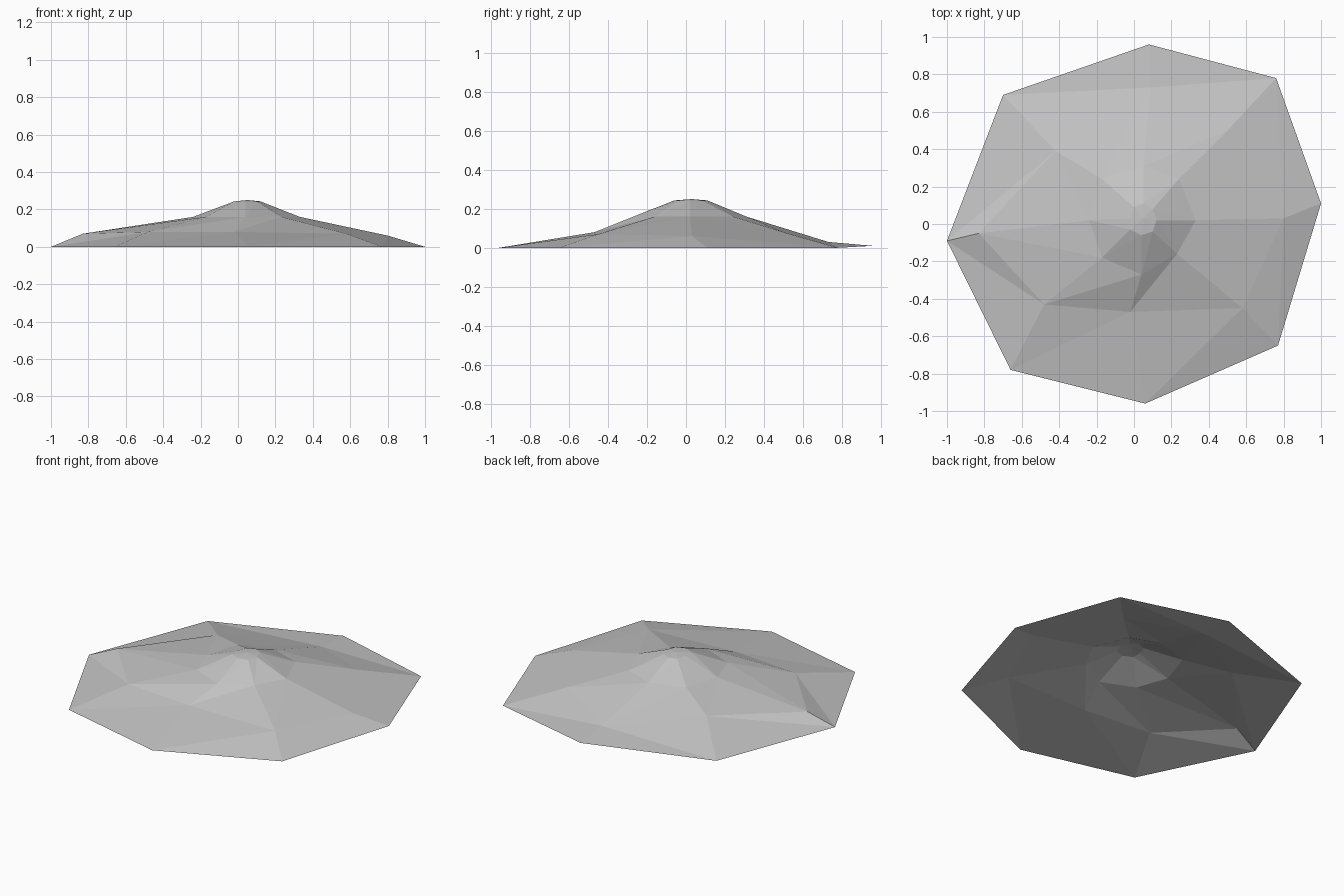
import bpy
import bmesh

# Remove the default object if the scene has it
default_object = bpy.data.objects.get("Cube")
if default_object:
    bpy.data.objects.remove(default_object, do_unlink=True)


def make_material(name, grey):
    """One flat grey material."""
    material = bpy.data.materials.new(name)
    material.use_nodes = True
    color = (grey, grey, grey, 1)
    material.diffuse_color = color
    shader = material.node_tree.nodes["Principled BSDF"]
    shader.inputs["Base Color"].default_value = color
    shader.inputs["Roughness"].default_value = 1
    return material


def add_ring(bm, outline, heights):
    """Add one counter-clockwise ring of eight corners."""
    return [bm.verts.new((x, y, z)) for (x, y), z in zip(outline, heights)]


def bridge(bm, lower, upper, folds):
    """Join two rings with triangles; each letter sets the way a quad folds."""
    count = len(lower)
    for i, fold in enumerate(folds):
        j = (i + 1) % count
        a, b, c, d = lower[i], lower[j], upper[j], upper[i]
        if fold == "F":       # forward fold: lower corner to next upper corner
            triangles = ((a, b, c), (a, c, d))
        else:                 # backward fold
            triangles = ((a, b, d), (b, c, d))
        for triangle in triangles:
            bm.faces.new(triangle)


# Uneven eight-sided outlines, from the ground edge up to the summit
ground_outline = [(1, .11), (.76, .78), (.08, .96), (-.7, .69),
                  (-1, -.09), (-.66, -.78), (.06, -.96), (.77, -.65)]
slope_outline = [(.8, .03), (.5, .5), (.09, .73), (-.42, .39),
                 (-.83, -.05), (-.48, -.43), (-.02, -.47), (.58, -.45)]
shoulder_outline = [(.33, .02), (.24, .24), (.05, .31), (-.17, .24),
                    (-.24, .02), (-.17, -.18), (.04, -.27), (.23, -.16)]
summit_outline = [(.12, .02), (.1, .08), (.05, .11), (0, .09),
                  (-.02, .03), (-.02, -.03), (.04, -.06), (.1, -.04)]

ground_heights = [0, 0, .01, 0, 0, 0, 0, 0]
slope_heights = [.06, .08, .03, .1, .07, .08, .08, .07]

# Open shell of the mound
bm = bmesh.new()
ground = add_ring(bm, ground_outline, ground_heights)
slope = add_ring(bm, slope_outline, slope_heights)
shoulder = add_ring(bm, shoulder_outline, [.16] * len(ground))
summit = add_ring(bm, summit_outline, [.243] * len(ground))

bridge(bm, ground, slope, "BFBBFFFF")
bridge(bm, slope, shoulder, "BFFFFFFF")
bridge(bm, shoulder, summit, "FFFFFFFF")

# Shallow cap on the summit
peak = bm.verts.new((.05, .03, .25))
for first, second in zip(summit, summit[1:] + summit[:1]):
    bm.faces.new((first, second, peak))

mesh = bpy.data.meshes.new("rock_mound")
bm.to_mesh(mesh)
bm.free()
mesh.materials.append(make_material("stone_grey", .55))
mound = bpy.data.objects.new("rock_mound", mesh)
bpy.context.collection.objects.link(mound)
